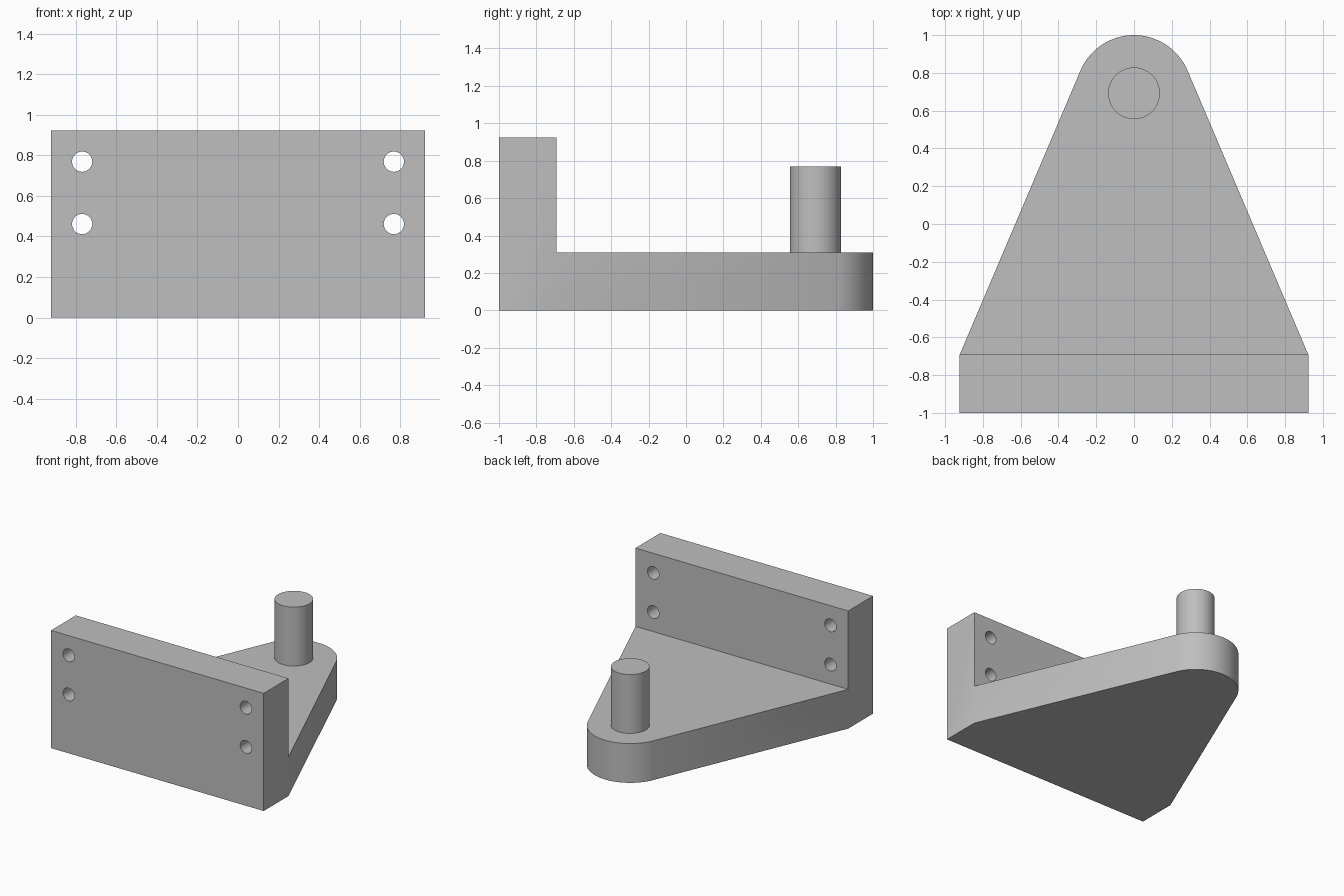
import bpy, bmesh, math
from mathutils import Matrix

if "Cube" in bpy.data.objects:
    bpy.data.objects.remove(bpy.data.objects["Cube"], do_unlink=True)

HALF_W = 0.923      # half width and height of the mounting plate
PLATE_Y = 0.692     # plate inner face at -y, pin axis at +y
THICK = 0.308       # thickness of base and plate, radius of the nose
PIN_R, PIN_TOP = 0.137, 0.77
HOLE_R, HOLE_X = 0.05, 0.769

grey = bpy.data.materials.new("plain grey")
grey.use_nodes = True
colour = (0.52, 0.52, 0.52, 1)
grey.diffuse_color = colour
grey.node_tree.nodes["Principled BSDF"].inputs["Base Color"].default_value = colour


def make_object(name, bm):
    bmesh.ops.recalc_face_normals(bm, faces=bm.faces)
    mesh = bpy.data.meshes.new(name)
    bm.to_mesh(mesh)
    bm.free()
    mesh.materials.append(grey)
    obj = bpy.data.objects.new(name, mesh)
    bpy.context.collection.objects.link(obj)
    return obj


def select_only(obj):
    bpy.ops.object.select_all(action='DESELECT')
    obj.select_set(True)
    bpy.context.view_layer.objects.active = obj


def raise_faces(bm, faces, height):
    out = bmesh.ops.extrude_face_region(bm, geom=faces)["geom"]
    verts = [g for g in out if isinstance(g, bmesh.types.BMVert)]
    bmesh.ops.translate(bm, verts=verts, vec=(0, 0, height))
    return [g for g in out if isinstance(g, bmesh.types.BMFace)]


# Bracket: tapered base with a rounded nose, and an upright plate behind it
bm = bmesh.new()
corner = math.atan2(-2 * PLATE_Y, HALF_W)
tangent = corner + math.acos(THICK / math.hypot(HALF_W, 2 * PLATE_Y))
steps = 40
right = bm.verts.new((HALF_W, -PLATE_Y, 0))
left = bm.verts.new((-HALF_W, -PLATE_Y, 0))
nose = []
for i in range(steps + 1):
    a = tangent + (math.pi - 2 * tangent) * i / steps
    nose.append(bm.verts.new((THICK * math.cos(a), PLATE_Y + THICK * math.sin(a), 0)))
outer = [bm.verts.new((x, -1, 0)) for x in (-HALF_W, HALF_W)]
base = bm.faces.new([right] + nose + [left])
foot = bm.faces.new([left] + outer + [right])
tops = raise_faces(bm, [base, foot], THICK)
foot_top = min(tops, key=lambda f: f.calc_center_median().y)
bottoms = [f for f in bm.faces if all(v.co.z == 0 for v in f.verts)]
if not bottoms:
    # close the underside
    rim = [e for e in bm.edges if e.is_boundary]
    bmesh.ops.contextual_create(bm, geom=rim)
raise_faces(bm, [foot_top], HALF_W - THICK)
# remove the buried top of the foot if the extrusion left it behind
buried = [f for f in bm.faces
          if all(abs(v.co.z - THICK) < 1e-4 and v.co.y < -PLATE_Y + 1e-4 for v in f.verts)]
bmesh.ops.delete(bm, geom=buried, context='FACES_ONLY')
bmesh.ops.dissolve_limit(bm, angle_limit=math.radians(0.5),
                         verts=bm.verts, edges=bm.edges)
bracket = make_object("bracket", bm)

# Four bolt holes through the plate
bm = bmesh.new()
for x in (-HOLE_X, HOLE_X):
    for z in (HOLE_X, HOLE_X * 0.6):
        place = (Matrix.Translation((x, -(1 + PLATE_Y) / 2, z))
                 @ Matrix.Rotation(math.pi / 2, 4, 'X'))
        bmesh.ops.create_cone(bm, cap_ends=True, segments=32, radius1=HOLE_R,
                              radius2=HOLE_R, depth=THICK * 1.5, matrix=place)
cutter = make_object("hole_cutter", bm)
cutter.hide_render = True
cut = bracket.modifiers.new("bolt holes", 'BOOLEAN')
cut.operation = 'DIFFERENCE'
cut.solver = 'EXACT'
cut.object = cutter
select_only(bracket)
bpy.ops.object.modifier_apply(modifier=cut.name)
bpy.data.objects.remove(cutter, do_unlink=True)

# Upright pin on the nose
bm = bmesh.new()
bmesh.ops.create_cone(bm, cap_ends=True, segments=64, radius1=PIN_R, radius2=PIN_R,
                      depth=PIN_TOP - THICK,
                      matrix=Matrix.Translation((0, PLATE_Y, (PIN_TOP + THICK) / 2)))
pin = make_object("pin", bm)

for obj in (bracket, pin):
    select_only(obj)
    bpy.ops.object.shade_smooth_by_angle(angle=math.radians(30))
